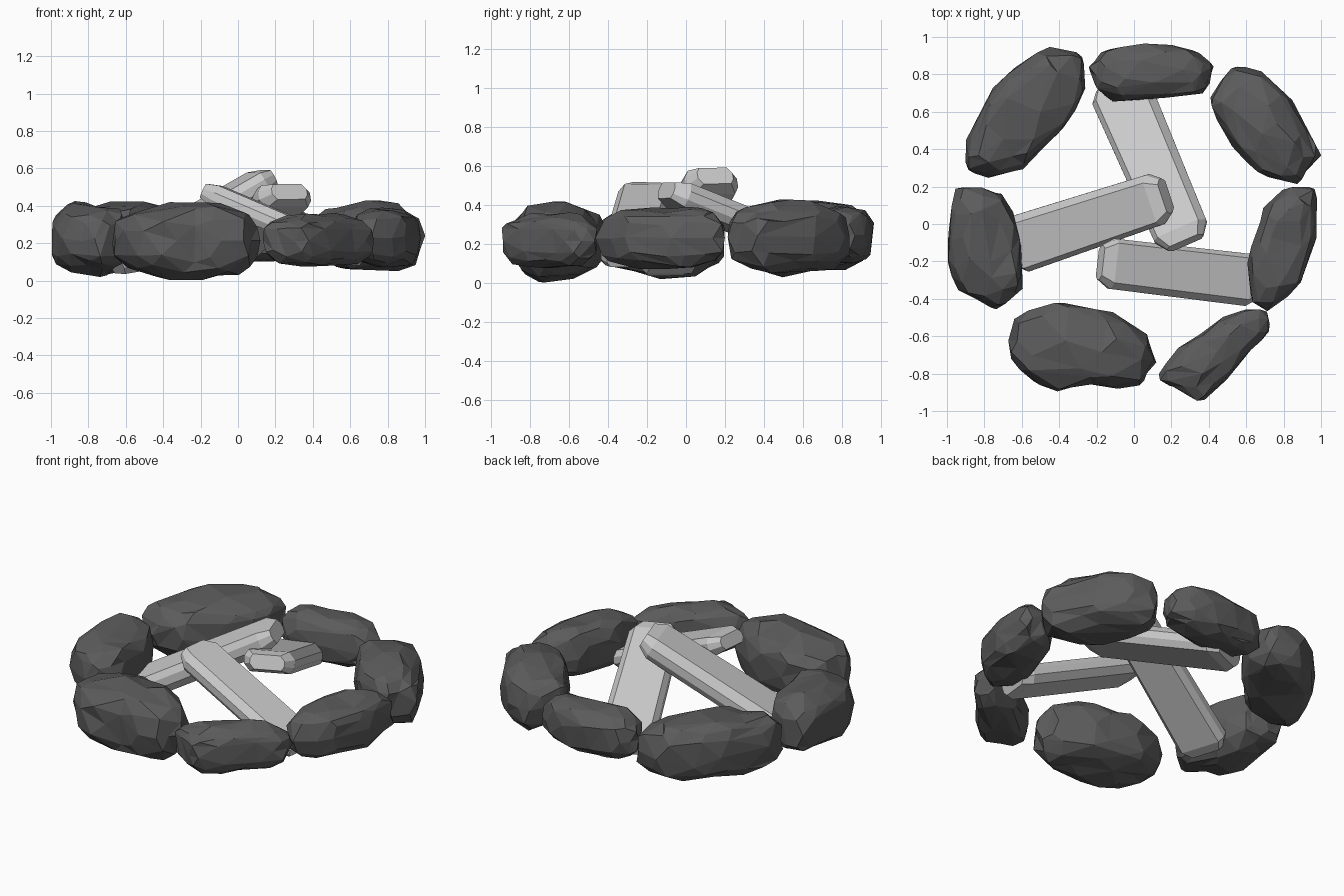
import bpy, bmesh, math, random
from mathutils import Vector, Matrix, noise

if "Cube" in bpy.data.objects:
    bpy.data.objects.remove(bpy.data.objects["Cube"])

random.seed(11)
stone = bpy.data.materials.new("dark_stone")
stone.diffuse_color = (0.105, 0.105, 0.105, 1)
stone.use_nodes = True
stone.node_tree.nodes["Principled BSDF"].inputs["Base Color"].default_value = stone.diffuse_color


def ray_radius(poly, c, d):
    """Distance from c to the outline along direction d."""
    best = 0.05
    for i, p in enumerate(poly):
        a, e = p - c, poly[(i + 1) % len(poly)] - p
        det = d.x * e.y - d.y * e.x
        if abs(det) < 1e-9:
            continue
        t = (a.x * e.y - a.y * e.x) / det
        s = (a.x * d.y - a.y * d.x) / det
        if t > 0 and -1e-6 <= s <= 1 + 1e-6:
            best = max(best, t)
    return best


def finish(name, bm):
    bmesh.ops.recalc_face_normals(bm, faces=bm.faces)
    me = bpy.data.meshes.new(name)
    bm.to_mesh(me)
    bm.free()
    ob = bpy.data.objects.new(name, me)
    bpy.context.collection.objects.link(ob)
    return ob


def rock(name, angle, z0, z1, outline):
    """Lumpy faceted boulder: a boxy ball warped to a plan outline."""
    poly = [Vector(p) for p in outline]
    c = Vector(((min(p.x for p in poly) + max(p.x for p in poly)) / 2,
                (min(p.y for p in poly) + max(p.y for p in poly)) / 2))
    rot = Matrix.Rotation(math.radians(angle), 2)
    bm = bmesh.new()
    bmesh.ops.create_icosphere(bm, subdivisions=3, radius=1)
    zm, zh = (z0 + z1) / 2, (z1 - z0) / 2
    for v in bm.verts:
        d = rot @ Vector((v.co.x * 1.8, v.co.y))
        d = d.normalized() if d.length > 1e-6 else Vector((1, 0))
        r = min(1, v.co.xy.length)
        p = c + d * ray_radius(poly, c, d) * r ** 0.8 * random.uniform(0.96, 1.03)
        z = math.copysign(abs(v.co.z) ** 0.62, v.co.z) * random.uniform(0.92, 1.0)
        z *= 0.96 + 0.22 * noise.noise(Vector((p.x * 5, p.y * 5, z * 2)))
        v.co = (p.x, p.y, max(0, zm + zh * z))
    ob = finish(name, bm)
    ob.data.materials.append(stone)
    dec = ob.modifiers.new("facets", 'DECIMATE')
    dec.ratio = 0.45


def log(name, high, low, w0, w1, thick):
    """Flattened, slightly tapered log with chamfered ends."""
    a, b = Vector(high), Vector(low)
    axis = (b - a).normalized()
    side = axis.cross(Vector((0, 0, 1))).normalized()
    up = side.cross(axis)
    half = [(.5, .15), (.37, .5), (-.42, .48), (-.5, .2)]
    section = half + [(-x, -y) for x, y in half]
    L = (b - a).length
    bm = bmesh.new()
    rings = []
    for s, k, w in ((0, .68, w0), (.07, 1, w0), (L - .06, 1, w1), (L, .72, w1)):
        rings.append([bm.verts.new(a + axis * s + side * x * k * w + up * y * k * thick)
                      for x, y in section])
    for r, q in zip(rings, rings[1:]):
        for i in range(8):
            n = (i + 1) % 8
            bm.faces.new((r[i], r[n], q[n], q[i]))
    bm.faces.new(rings[0])
    bm.faces.new(rings[-1])
    finish(name, bm)


# Ring of stones
rock("stone_back", 0, 0.09, 0.40,
     [(-.25, .84), (-.15, .94), (.12, .97), (.33, .93), (.43, .84),
      (.38, .70), (.2, .68), (-.1, .65), (-.21, .73)])
rock("stone_back_right", -50, 0.04, 0.43,
     [(.53, .85), (.67, .82), (.83, .69), (1.0, .37), (.87, .20),
      (.67, .27), (.52, .42), (.39, .66)])
rock("stone_right", 77, 0.06, 0.40,
     [(.82, .20), (.97, .19), (.98, -.05), (.89, -.33), (.72, -.46),
      (.63, -.43), (.60, -.2), (.70, .10)])
rock("stone_front_right", 40, 0.06, 0.37,
     [(.12, -.83), (.35, -.96), (.52, -.81), (.60, -.70), (.74, -.56),
      (.70, -.46), (.62, -.45), (.45, -.51), (.37, -.58), (.22, -.67)])
rock("stone_front_left", -12, 0.0, 0.43,
     [(-.63, -.49), (-.4, -.41), (-.09, -.48), (.06, -.58), (.12, -.72),
      (.05, -.85), (-.11, -.89), (-.23, -.85), (-.41, -.90), (-.57, -.84),
      (-.68, -.67)])
rock("stone_left", 95, 0.02, 0.43,
     [(-.95, .19), (-.85, .21), (-.7, .17), (-.61, -.02), (-.59, -.35),
      (-.73, -.46), (-.94, -.36), (-1.0, -.2), (-.99, .02)])
rock("stone_back_left", 50, 0.04, 0.43,
     [(-.49, .94), (-.27, .92), (-.25, .73), (-.35, .54), (-.58, .30),
      (-.77, .25), (-.91, .29), (-.90, .42), (-.8, .67), (-.65, .84)])

# Three leaning logs
log("log_back", (.275, -.10, .475), (-.09, .75, .13), 0.30, 0.33, 0.13)
log("log_left", (.17, .15, .55), (-.65, -.12, .08), 0.28, 0.31, 0.14)
log("log_right", (-.18, -.205, .48), (.66, -.305, .12), 0.27, 0.28, 0.12)
